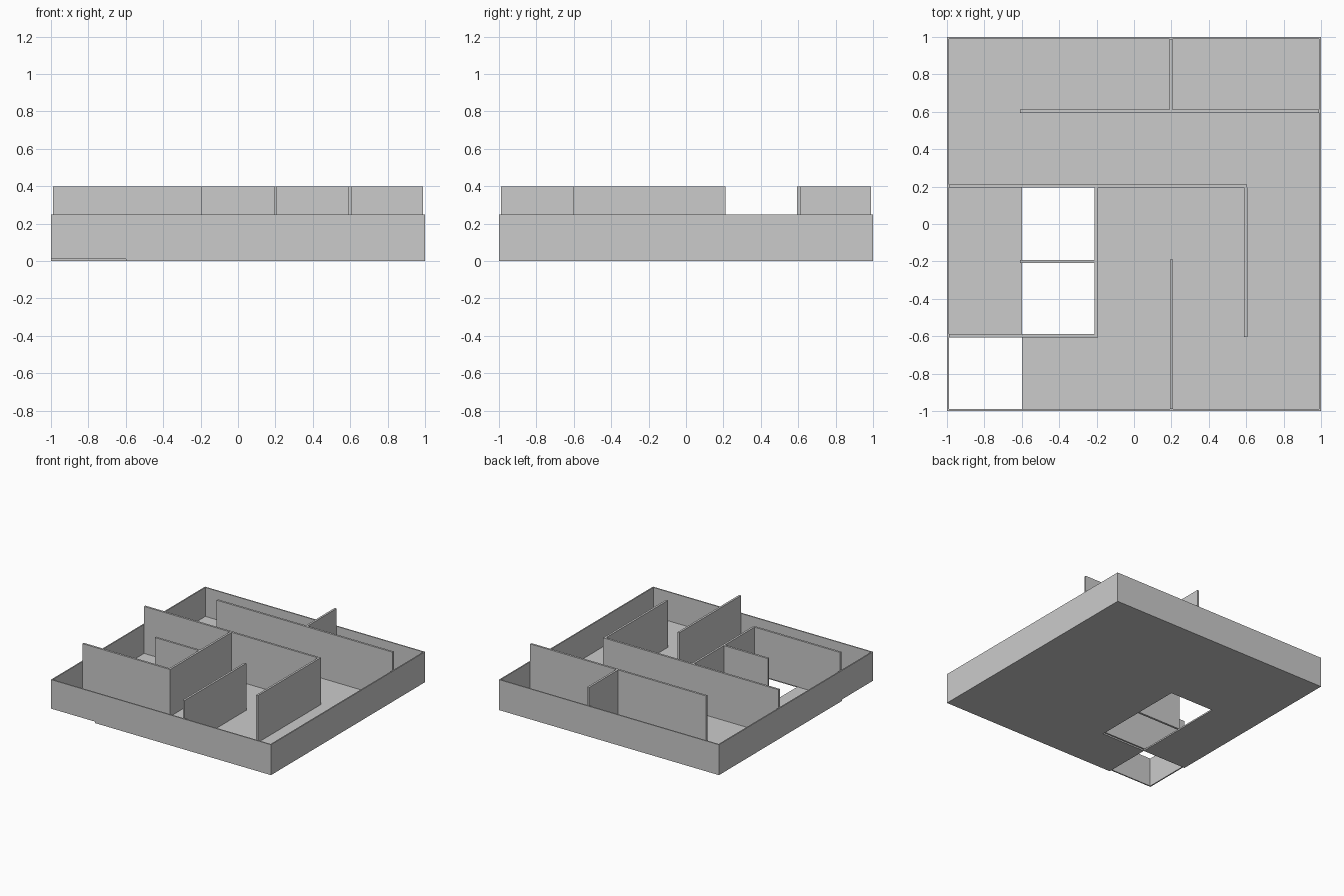
import bpy, bmesh

if "Cube" in bpy.data.objects:
    bpy.data.objects.remove(bpy.data.objects["Cube"])

FLOOR = 0.012   # floor thickness
RIM_TOP = 0.25
WALL_TOP = 0.398
T = 0.017       # inner wall thickness


def box(name, x0, x1, y0, y1, z0, z1):
    bm = bmesh.new()
    bmesh.ops.create_cube(bm, size=1)
    for v in bm.verts:
        v.co.x = x1 if v.co.x > 0 else x0
        v.co.y = y1 if v.co.y > 0 else y0
        v.co.z = z1 if v.co.z > 0 else z0
    return finish(name, bm)


def finish(name, bm):
    bmesh.ops.recalc_face_normals(bm, faces=bm.faces)
    me = bpy.data.meshes.new(name)
    bm.to_mesh(me)
    bm.free()
    ob = bpy.data.objects.new(name, me)
    bpy.context.collection.objects.link(ob)
    return ob


# Floor: 5 x 5 cells with three cells left open
holes = {(0, 0), (1, 1), (1, 2)}
bm = bmesh.new()
bmesh.ops.create_grid(bm, x_segments=5, y_segments=5, size=1)
gone = []
for f in bm.faces:
    c = f.calc_center_median()
    if (int((c.x + 1) / 0.4), int((c.y + 1) / 0.4)) in holes:
        gone.append(f)
bmesh.ops.delete(bm, geom=gone, context='FACES')
ext = bmesh.ops.extrude_face_region(bm, geom=bm.faces[:], use_keep_orig=True)
top = [g for g in ext['geom'] if isinstance(g, bmesh.types.BMVert)]
bmesh.ops.translate(bm, verts=top, vec=(0, 0, FLOOR))
finish("floor", bm)

# Outer rim
R = 0.99
box("rim_front", -1, 1, -1, -R, FLOOR, RIM_TOP)
box("rim_back", -1, 1, R, 1, FLOOR, RIM_TOP)
box("rim_left", -1, -R, -R, R, FLOOR, RIM_TOP)
box("rim_right", R, 1, -R, R, FLOOR, RIM_TOP)

# Inner walls running along x: (y, x start, x end)
for i, (y, a, b) in enumerate([(0.603, -0.61, 0.988), (0.203, -0.99, 0.605),
                               (-0.2, -0.61, -0.208), (-0.597, -0.99, -0.193)]):
    box(f"cross_wall_{i}", a, b, y - T / 2, y + T / 2, FLOOR, WALL_TOP)

# Inner walls running along y: (x, y start, y end)
for i, (x, a, b) in enumerate([(0.197, 0.61, 0.988), (0.597, -0.605, 0.195),
                               (-0.202, -0.589, 0.195), (0.2, -0.99, -0.19)]):
    box(f"long_wall_{i}", x - T / 2, x + T / 2, a, b, FLOOR, WALL_TOP)
